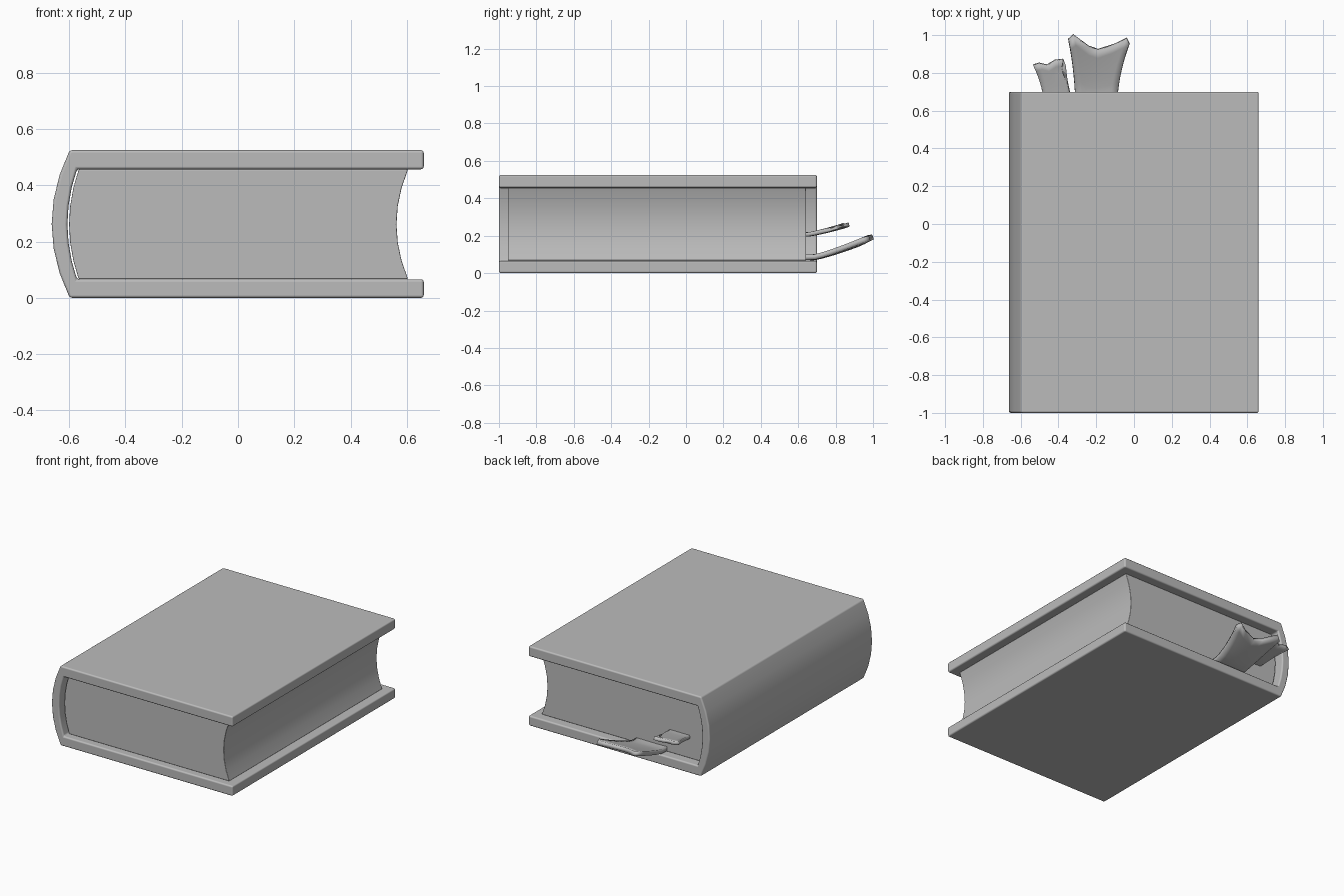
import bpy, bmesh, math

default = bpy.data.objects.get("Cube")
if default:
    bpy.data.objects.remove(default, do_unlink=True)

GREY = (0.5, 0.5, 0.5, 1)
grey = bpy.data.materials.new("plain grey")
grey.use_nodes = True
grey.diffuse_color = GREY
grey.node_tree.nodes["Principled BSDF"].inputs["Base Color"].default_value = GREY


def finish(bm, name, angle=35):
    """Turn a bmesh into a shaded object with the shared material."""
    bmesh.ops.recalc_face_normals(bm, faces=bm.faces)
    mesh = bpy.data.meshes.new(name)
    bm.to_mesh(mesh)
    bm.free()
    mesh.materials.append(grey)
    ob = bpy.data.objects.new(name, mesh)
    bpy.context.collection.objects.link(ob)
    bpy.ops.object.select_all(action="DESELECT")
    ob.select_set(True)
    bpy.context.view_layer.objects.active = ob
    bpy.ops.object.shade_smooth_by_angle(angle=math.radians(angle))
    return ob


def bow(x, depth, z0, z1, steps=6):
    """Points of a shallow arc from (x, z0) to (x, z1), pushed out to -x."""
    pts = []
    for i in range(steps + 1):
        t = i / steps
        pts.append((x - depth * (1 - (2 * t - 1) ** 2), z0 + (z1 - z0) * t))
    return pts


def extrude(name, profile, y0, y1, bevel):
    """Extrude an xz profile along y and round its hard edges."""
    bm = bmesh.new()
    face = bm.faces.new([bm.verts.new((x, y0, z)) for x, z in profile])
    out = bmesh.ops.extrude_face_region(bm, geom=[face])["geom"]
    moved = [v for v in out if isinstance(v, bmesh.types.BMVert)]
    bmesh.ops.translate(bm, verts=moved, vec=(0, y1 - y0, 0))
    ob = finish(bm, name)
    mod = ob.modifiers.new("rounded edges", "BEVEL")
    mod.width, mod.segments = bevel, 3
    mod.limit_method, mod.angle_limit = "ANGLE", math.radians(40)
    mod.harden_normals = True
    return ob


# Cover: two boards joined by a bowed spine
outer = bow(-0.598, 0.064, 0, 0.525)
inner = bow(-0.572, 0.034, 0.066, 0.457)
cover = [(0.66, 0)] + outer + [(0.66, 0.525), (0.66, 0.457)] + inner[::-1] + [(0.66, 0.066)]
extrude("cover", cover, -1, 0.7, 0.01)

# Page block: rounded back and hollow fore edge
pages = bow(-0.566, 0.034, 0.067, 0.456) + bow(0.604, 0.041, 0.067, 0.456)[::-1]
extrude("pages", pages, -0.953, 0.642, 0.004)


def ribbon(name, left, right, tip, height, sag, thickness):
    """Flaring cloth strip from inside the pages to the cut end given by tip."""
    bm = bmesh.new()
    rows, cols, start = 8, len(tip), 0.6
    grid = []
    for r in range(rows + 1):
        t = r / rows
        row = []
        for c, (tx, ty) in enumerate(tip):
            u = c / (cols - 1)
            root = left + (right - left) * u
            x = root + (tx - root) * t ** 2
            y = start + (ty - start) * t
            dip = sag * t * (1 - (2 * u - 1) ** 2)
            row.append(bm.verts.new((x, y, height(y) - dip)))
        grid.append(row)
    for a, b in zip(grid, grid[1:]):
        for c in range(cols - 1):
            bm.faces.new((a[c], a[c + 1], b[c + 1], b[c]))
    ob = finish(bm, name, 50)
    mod = ob.modifiers.new("cloth thickness", "SOLIDIFY")
    mod.thickness, mod.offset = thickness, 0
    return ob


# Bookmark ribbons curling out of the top edge
ribbon("wide_bookmark", -0.31, -0.09,
       [(-0.347, 0.975), (-0.32, 1.0), (-0.24, 0.94), (-0.19, 0.922),
        (-0.1, 0.952), (-0.04, 0.982), (-0.025, 0.95)],
       lambda y: 0.085 + 0.115 * max(0, (y - 0.68) / 0.32) ** 1.2, 0.012, 0.028)
ribbon("narrow_bookmark", -0.475, -0.33,
       [(-0.535, 0.842), (-0.5, 0.852), (-0.46, 0.842), (-0.42, 0.867),
        (-0.376, 0.872), (-0.376, 0.81)],
       lambda y: 0.207 + 0.055 * max(0, (y - 0.65) / 0.21) ** 1.2, 0.008, 0.022)
